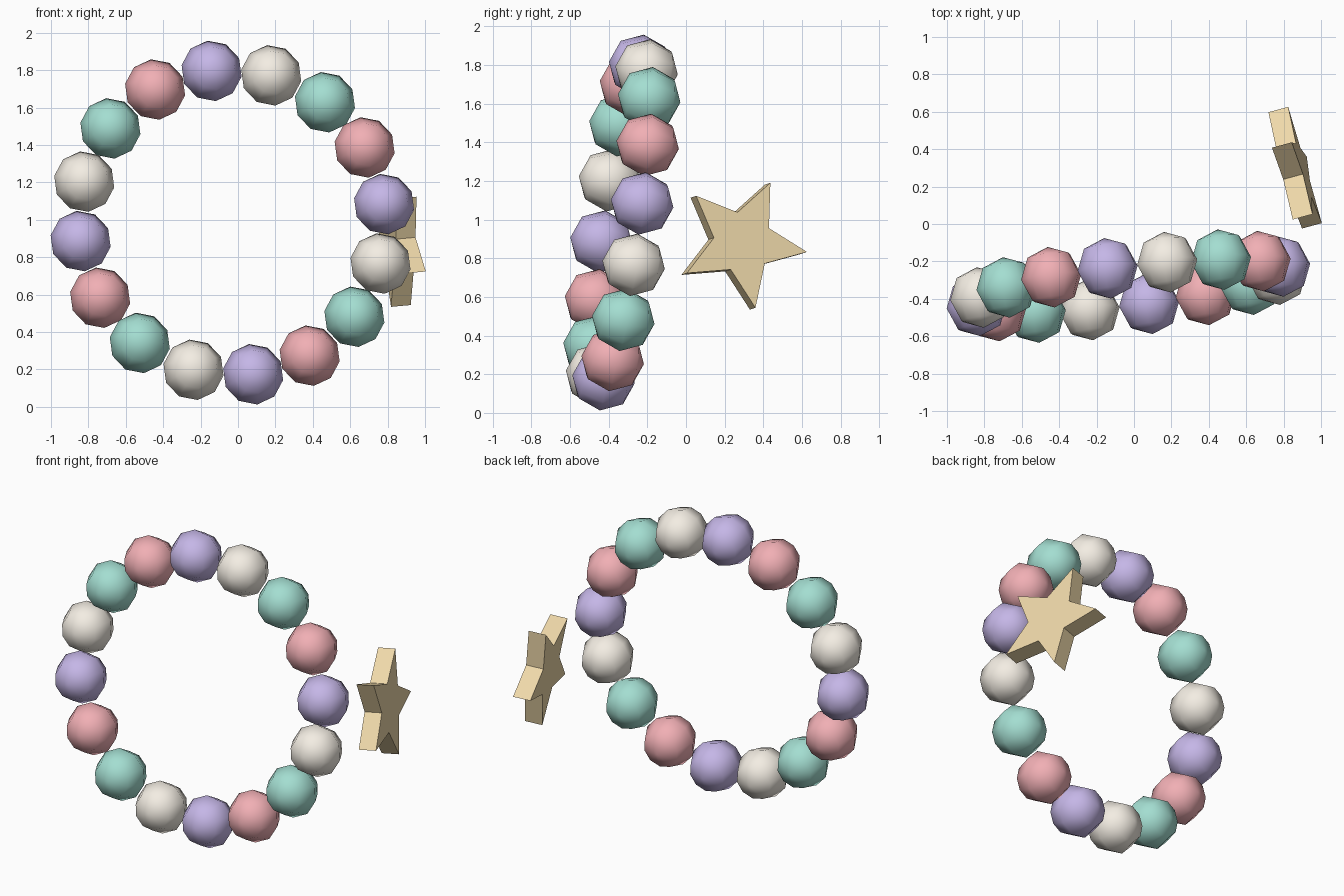
import bpy, bmesh, math
from mathutils import Vector, Matrix

if "Cube" in bpy.data.objects:
    bpy.data.objects.remove(bpy.data.objects["Cube"])


def material(name, rgb):
    m = bpy.data.materials.new(name)
    m.diffuse_color = (*rgb, 1)
    m.use_nodes = True
    m.node_tree.nodes["Principled BSDF"].inputs["Base Color"].default_value = m.diffuse_color
    return m


def frame(origin, normal, first, spin):
    """Matrix whose local z is the normal and whose x follows 'first', spun in plane."""
    n = Vector(normal).normalized()
    f = Vector(first)
    e1 = (f - f.dot(n) * n).normalized()
    e2 = n.cross(e1)
    rot = Matrix((e1, e2, n)).transposed().to_4x4()
    return Matrix.Translation(origin) @ rot @ Matrix.Rotation(math.radians(spin), 4, 'Z')


def add_object(name, bm, matrix, mat, smooth=False):
    bmesh.ops.recalc_face_normals(bm, faces=bm.faces)
    for f in bm.faces:
        f.smooth = smooth
    bm.transform(matrix)
    me = bpy.data.meshes.new(name)
    bm.to_mesh(me)
    bm.free()
    me.materials.append(mat)
    ob = bpy.data.objects.new(name, me)
    bpy.context.collection.objects.link(ob)
    return ob


# Ring of beads, tilted as a whole, four colours repeating
colours = [
    material("purple", (0.56, 0.47, 0.80)),
    material("red", (0.88, 0.43, 0.46)),
    material("green", (0.37, 0.73, 0.64)),
    material("cream", (0.90, 0.85, 0.77)),
]
BEADS, RING_R, BEAD_R = 16, 0.824, 0.164
ring = frame((-0.03, -0.332, 0.985), (0.1135, -1, 0.1326), (1, 0, 0), 7.8)
for i in range(BEADS):
    a = 2 * math.pi * i / BEADS
    bm = bmesh.new()
    bmesh.ops.create_uvsphere(bm, u_segments=10, v_segments=4, radius=BEAD_R)
    place = Matrix.Translation((RING_R * math.cos(a), RING_R * math.sin(a), 0))
    add_object(f"bead_{i + 1:02d}", bm, ring @ place, colours[i % 4], smooth=True)

# Thick five-pointed star charm beside the ring
OUTER, INNER, THICK = 0.345, 0.158, 0.11
star = frame((0.91, 0.296, 0.883), (1, 0.273, 0.092), (0, 1, 0), -7)
bm = bmesh.new()
outline = []
for k in range(10):
    r = INNER if k % 2 else OUTER
    a = math.pi * k / 5
    outline.append(bm.verts.new((r * math.cos(a), r * math.sin(a), 0)))
face = bm.faces.new(outline)
ext = bmesh.ops.extrude_face_region(bm, geom=[face], use_keep_orig=True)
moved = [v for v in ext["geom"] if isinstance(v, bmesh.types.BMVert)]
bmesh.ops.translate(bm, verts=moved, vec=(0, 0, -THICK))
add_object("star_charm", bm, star, material("gold", (0.86, 0.69, 0.40)))
